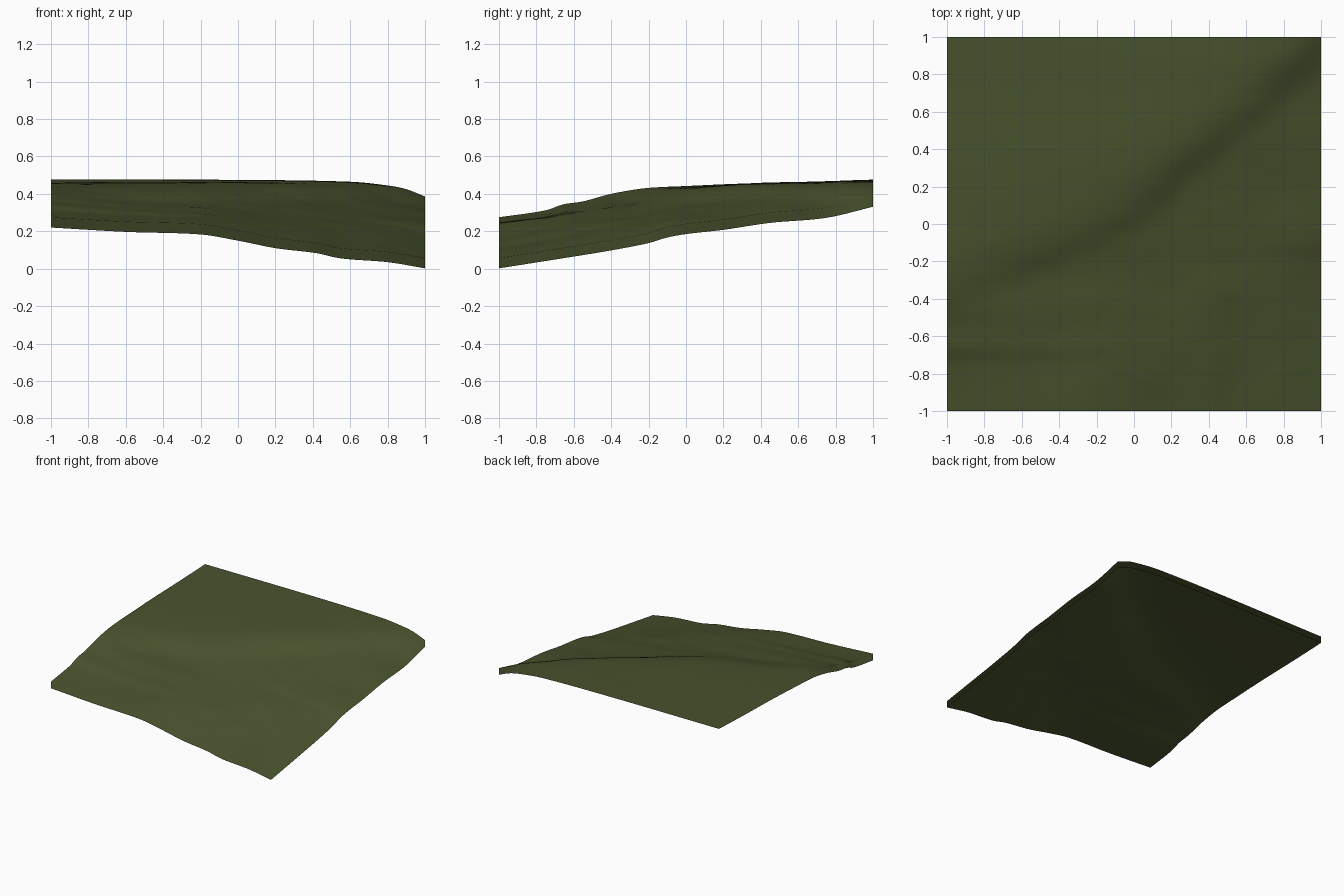
import bpy, bmesh
from mathutils import Vector, noise

if "Cube" in bpy.data.objects:
    bpy.data.objects.remove(bpy.data.objects["Cube"])

SKIRT = 0.055
N = 100


def curve(pts, t):
    """Smooth Hermite interpolation through (t, value) pairs."""
    n = len(pts)
    t = min(max(t, pts[0][0]), pts[-1][0])

    def slope(i):
        a, b = pts[max(i - 1, 0)], pts[min(i + 1, n - 1)]
        return (b[1] - a[1]) / (b[0] - a[0])

    for i in range(n - 1):
        (t0, v0), (t1, v1) = pts[i], pts[i + 1]
        if t <= t1:
            d = t1 - t0
            u = (t - t0) / d
            m0, m1 = slope(i) * d, slope(i + 1) * d
            return ((2*u**3 - 3*u*u + 1) * v0 + (u**3 - 2*u*u + u) * m0
                    + (3*u*u - 2*u**3) * v1 + (u**3 - u*u) * m1)
    return pts[-1][1]


# Diagonal brow of the hill, and the height across it
BROW = [(-1, -.4), (-.8, -.31), (-.4, -.16), (0, .05), (.4, .39), (.7, .64), (1, .93)]
SLOPE = [(-1.95, .057), (-1.6, .11), (-1.38, .145), (-1.05, .207), (-.85, .242),
         (-.55, .282), (-.2, .335), (-.08, .36), (.08, .411), (.2, .435), (.4, .45),
         (.7, .46), (1.4, .478)]

# Heights along the four borders
FRONT = [(-1, .275), (-.6, .252), (-.2, .238), (0, .205), (.2, .165), (.42, .138),
         (.55, .11), (.8, .09), (1, .057)]
BACK = [(-1, .476), (0, .475), (.6, .465), (.8, .445), (.9, .425), (1, .386)]
LEFT = [(-1, .275), (-.75, .312), (-.66, .343), (-.55, .36), (-.4, .4), (-.22, .43),
        (0, .442), (.3, .455), (.7, .465), (1, .476)]
RIGHT = [(-1, .057), (-.6, .12), (-.4, .153), (-.2, .192), (-.1, .222), (0, .24),
         (.2, .263), (.45, .3), (.75, .327), (1, .386)]


def hill(x, y):
    return curve(SLOPE, y - curve(BROW, x))


CORNER = {(sx, sy): curve(FRONT if sy < 0 else BACK, sx) - hill(sx, sy)
          for sx in (-1, 1) for sy in (-1, 1)}


def height(x, y):
    # Blend the border corrections into the interior, fading quickly
    wx = {-1: ((1 - x) / 2) ** 2, 1: ((1 + x) / 2) ** 2}
    wy = {-1: ((1 - y) / 2) ** 2, 1: ((1 + y) / 2) ** 2}
    fix = ((curve(FRONT, x) - hill(x, -1)) * wy[-1] + (curve(BACK, x) - hill(x, 1)) * wy[1]
           + (curve(LEFT, y) - hill(-1, y)) * wx[-1] + (curve(RIGHT, y) - hill(1, y)) * wx[1]
           - sum(c * wx[sx] * wy[sy] for (sx, sy), c in CORNER.items()))
    # Faint ripples, stronger on the lower ground
    fade = min(1, 6 * (1 - abs(x)), 6 * (1 - abs(y)))
    s = y - curve(BROW, x)
    amp = .005 if s < 0 else .005 - .004 * min(1, s / .3)
    ripple = amp * fade * noise.fractal(Vector((x * 2.2, y * 3.5, 1.7)), 1.0, 2.0, 3)
    return hill(x, y) + fix + ripple


# Ground sheet draped over the hill
bm = bmesh.new()
bmesh.ops.create_grid(bm, x_segments=N, y_segments=N, size=1)
for v in bm.verts:
    v.co.z = height(v.co.x, v.co.y)
bm.normal_update()
up = {(round(v.co.x, 4), round(v.co.y, 4)): v.normal.copy() for v in bm.verts}

# Hanging skirt around the open underside
rim = [e for e in bm.edges if e.is_boundary]
ext = bmesh.ops.extrude_edge_only(bm, edges=rim)
for g in ext["geom"]:
    if isinstance(g, bmesh.types.BMVert):
        g.co.z -= SKIRT
bmesh.ops.recalc_face_normals(bm, faces=bm.faces[:])
bm.faces.ensure_lookup_table()
if max(bm.faces, key=lambda f: abs(f.normal.z)).normal.z < 0:
    bmesh.ops.reverse_faces(bm, faces=bm.faces[:])
for f in bm.faces:
    f.smooth = True
mesh = bpy.data.meshes.new("ground")
bm.to_mesh(mesh)
bm.free()

# The skirt shares the shading of the ground above it
mesh.normals_split_custom_set_from_vertices(
    [up[(round(v.co.x, 4), round(v.co.y, 4))] for v in mesh.vertices])

ground = bpy.data.objects.new("ground", mesh)
bpy.context.collection.objects.link(ground)
grass = bpy.data.materials.new("olive grass")
grass.diffuse_color = (.066, .086, .027, 1)
grass.use_nodes = True
grass.node_tree.nodes["Principled BSDF"].inputs["Base Color"].default_value = grass.diffuse_color
mesh.materials.append(grass)
